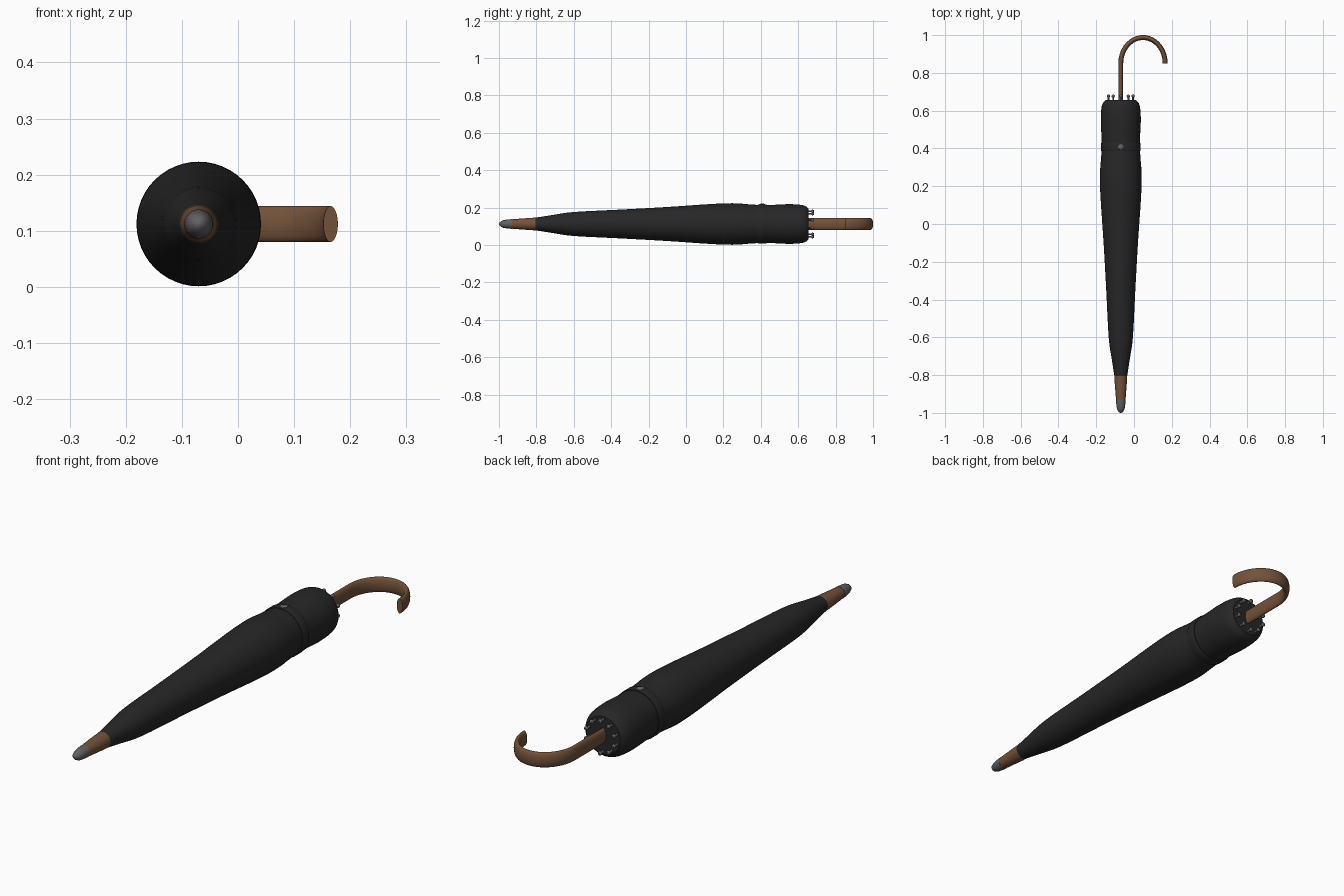
import bpy, bmesh
from math import sin, cos, pi
from mathutils import Vector

if "Cube" in bpy.data.objects:
    bpy.data.objects.remove(bpy.data.objects["Cube"])

AX, AZ = -0.07, 0.112   # umbrella axis, runs along y


def material(name, rgb):
    m = bpy.data.materials.new(name)
    m.diffuse_color = (*rgb, 1)
    m.use_nodes = True
    m.node_tree.nodes["Principled BSDF"].inputs["Base Color"].default_value = m.diffuse_color
    return m


BLACK = material("black_fabric", (0.02, 0.02, 0.02))
WOOD = material("wood", (0.17, 0.085, 0.042))
METAL = material("metal", (0.12, 0.12, 0.125))


def skin(name, rings, mat, cap=True, closed=False):
    """Join equal-length rings of points into one smooth tube."""
    bm = bmesh.new()
    vs = [[bm.verts.new(p) for p in r] for r in rings]
    n = len(vs[0])
    pairs = list(zip(vs, vs[1:])) + ([(vs[-1], vs[0])] if closed else [])
    for a, b in pairs:
        for i in range(n):
            j = (i + 1) % n
            bm.faces.new((a[i], a[j], b[j], b[i]))
    if cap and not closed:
        bm.faces.new(vs[0][::-1])
        bm.faces.new(vs[-1])
    bmesh.ops.recalc_face_normals(bm, faces=bm.faces)
    me = bpy.data.meshes.new(name)
    bm.to_mesh(me)
    bm.free()
    ob = bpy.data.objects.new(name, me)
    bpy.context.collection.objects.link(ob)
    me.materials.append(mat)
    bpy.context.view_layer.objects.active = ob
    bpy.ops.object.select_all(action='DESELECT')
    ob.select_set(True)
    bpy.ops.object.shade_smooth_by_angle(angle=0.7)
    return ob


def lathe(name, profile, mat, n=48, x=AX, z=AZ, closed=False):
    """Spin (y, radius) points around a line parallel to y."""
    rings = [[(x + r * cos(2 * pi * i / n), y, z + r * sin(2 * pi * i / n))
              for i in range(n)] for y, r in profile]
    return skin(name, rings, mat, closed=closed)


def smooth_profile(pts, steps=4):
    """Catmull-Rom interpolation of a short profile."""
    p = [Vector(q) for q in [pts[0]] + pts + [pts[-1]]]
    out = []
    for a, b, c, d in zip(p, p[1:], p[2:], p[3:]):
        for k in range(steps):
            t = k / steps
            out.append(0.5 * (2 * b + (c - a) * t + (2 * a - 5 * b + 4 * c - d) * t * t
                              + (3 * b - a - 3 * c + d) * t ** 3))
    return out + [p[-1]]


# rolled canopy
lathe("canopy", smooth_profile([
    (-0.81, 0.033), (-0.72, 0.047), (-0.6, 0.064), (-0.35, 0.077), (-0.1, 0.091),
    (0.12, 0.106), (0.25, 0.111), (0.34, 0.105), (0.41, 0.101), (0.48, 0.103),
    (0.55, 0.106), (0.61, 0.103), (0.64, 0.095), (0.656, 0.08)]), BLACK)

# closing strap and its snap button
lathe("strap", [(0.386, 0.098), (0.386, 0.104), (0.39, 0.1055), (0.426, 0.1055),
                (0.43, 0.104), (0.43, 0.098)], BLACK, closed=True)
bpy.ops.mesh.primitive_uv_sphere_add(segments=24, ring_count=12, radius=0.015,
                                     location=(AX, 0.408, AZ + 0.105))
button = bpy.context.object
button.name = "strap_button"
button.scale.z = 0.3
button.data.materials.append(METAL)
bpy.ops.object.shade_smooth_by_angle()

# wooden ferrule and metal tip
lathe("ferrule", [(-0.80, 0.034), (-0.83, 0.033), (-0.94, 0.0245)], WOOD)
lathe("metal_tip", [(-0.93, 0.026), (-0.95, 0.0245), (-0.975, 0.021),
                    (-0.99, 0.015), (-0.997, 0.008), (-1.0, 0.002)], METAL)

# rib ends with small ball tips
for k in range(10):
    a = pi / 2 + k * pi / 5
    lathe(f"rib_tip_{k + 1}", [(0.64, 0.005), (0.67, 0.005), (0.672, 0.007), (0.676, 0.009),
                               (0.681, 0.008), (0.685, 0.004)], METAL, 12,
          AX + 0.068 * cos(a), AZ + 0.068 * sin(a))

# crook handle: flat oval section swept along a straight shaft and a hook
CX, CY, RX, RY = 0.0475, 0.85, 0.1175, 0.137
path = [Vector((AX, y, AZ)) for y in (0.62, 0.7, 0.78)]
path += [Vector((CX - RX * cos(t), CY + RY * sin(t), AZ))
         for t in (pi * k / 32 for k in range(33))]
rings = []
for i, p in enumerate(path):
    d = (path[min(i + 1, len(path) - 1)] - path[max(i - 1, 0)]).normalized()
    side = Vector((d.y, -d.x, 0))
    rings.append([p + side * 0.013 * cos(u) + Vector((0, 0, 0.032 * sin(u)))
                  for u in (2 * pi * j / 32 for j in range(32))])
skin("crook_handle", rings, WOOD)
